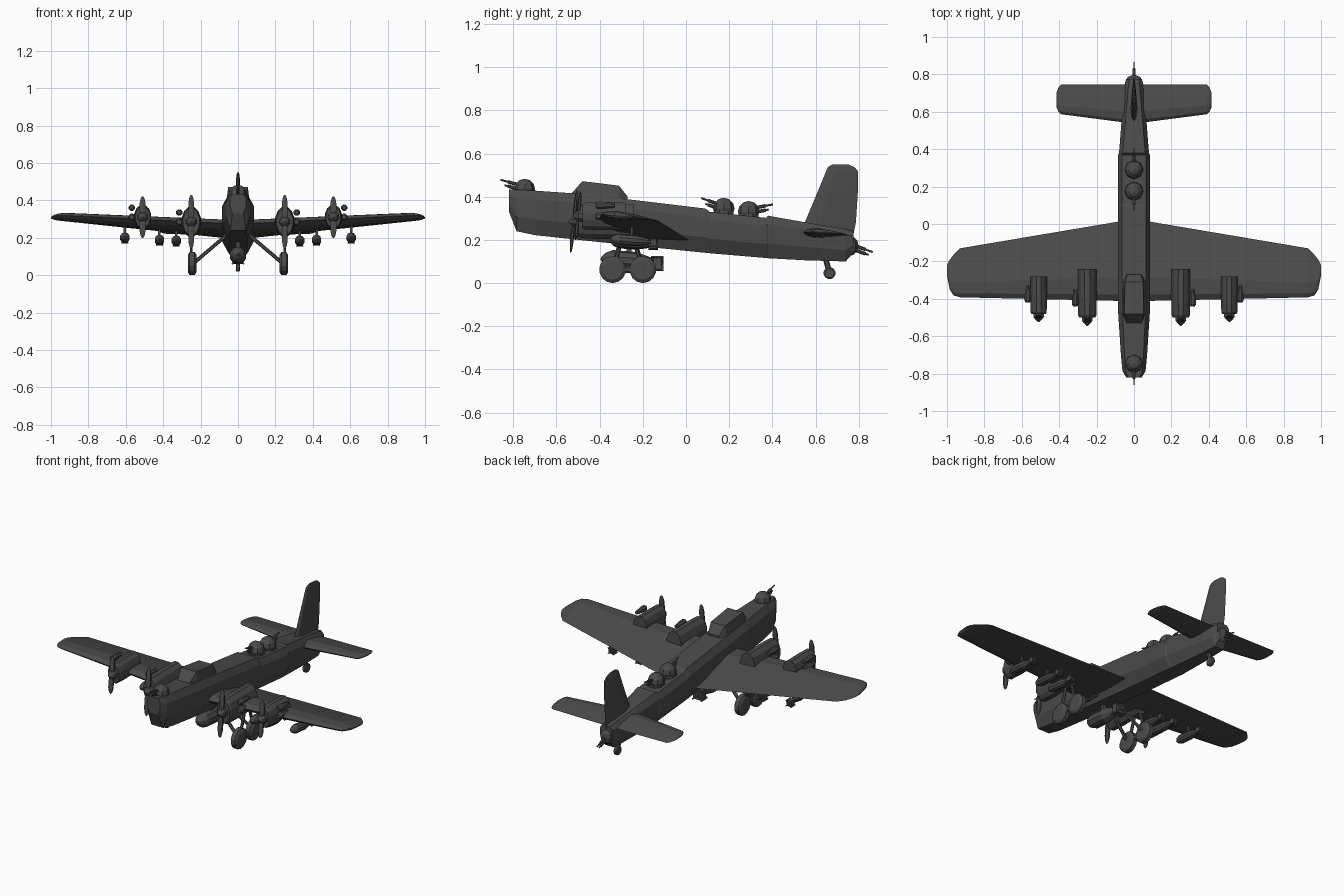
import bpy, bmesh, math
from mathutils import Vector

if "Cube" in bpy.data.objects:
    bpy.data.objects.remove(bpy.data.objects["Cube"])

mat = bpy.data.materials.new("dark_grey")
mat.diffuse_color = (0.07, 0.07, 0.07, 1)
mat.use_nodes = True
mat.node_tree.nodes["Principled BSDF"].inputs["Base Color"].default_value = mat.diffuse_color


def finish(name, bm, mirror=False):
    bmesh.ops.recalc_face_normals(bm, faces=bm.faces)
    me = bpy.data.meshes.new(name)
    bm.to_mesh(me)
    bm.free()
    me.materials.append(mat)
    ob = bpy.data.objects.new(name, me)
    bpy.context.collection.objects.link(ob)
    if mirror:
        ob.modifiers.new("mirror", 'MIRROR').use_mirror_merge = False
    return ob


def loft(bm, rings):
    vs = [[bm.verts.new(p) for p in r] for r in rings]
    n = len(vs[0])
    for a, b in zip(vs, vs[1:]):
        for i in range(n):
            j = (i + 1) % n
            bm.faces.new((a[i], a[j], b[j], b[i]))
    bm.faces.new(vs[0][::-1])
    bm.faces.new(vs[-1])


def lathe(bm, o, d, prof, n=8, su=1, sv=1):
    """Rings of (distance, radius) along direction d, stretched by su and sv."""
    o, d = Vector(o), Vector(d).normalized()
    u = d.cross(Vector((0, 0, 1)))
    u = u.normalized() if u.length > 1e-4 else Vector((1, 0, 0))
    v = u.cross(d)
    angs = [2 * math.pi * (i + 0.5) / n for i in range(n)]
    loft(bm, [[o + d * t + u * (math.cos(a) * r * su) + v * (math.sin(a) * r * sv)
               for a in angs] for t, r in prof])


def rod(bm, a, b, r, n=6):
    d = Vector(b) - Vector(a)
    lathe(bm, a, d, [(0, r), (d.length, r)], n)


def ball(bm, c, r, u=8, v=6):
    for vert in bmesh.ops.create_uvsphere(bm, u_segments=u, v_segments=v, radius=r)['verts']:
        vert.co += Vector(c)


# Fuselage: y, top, bottom, half widths at top, middle and bottom
bm = bmesh.new()
rings = []
for y, zt, zb, wt, w, wb in [
        (-.82, .433, .33, .03, .042, .03), (-.785, .432, .24, .045, .062, .04),
        (-.70, .428, .222, .05, .07, .045), (-.47, .412, .197, .062, .085, .05),
        (.09, .345, .14, .065, .085, .05), (.11, .33, .138, .065, .085, .05),
        (.37, .302, .116, .065, .085, .05), (.38, .312, .115, .06, .08, .048),
        (.56, .28, .105, .045, .066, .04), (.74, .25, .10, .03, .052, .03),
        (.775, .24, .14, .025, .042, .025)]:
    h = zt - zb
    s, b = zt - .2 * h, zb + .35 * h
    rings.append([(-wt, y, zt), (wt, y, zt), (w, y, s), (w, y, b),
                  (wb, y, zb), (-wb, y, zb), (-w, y, b), (-w, y, s)])
loft(bm, rings)
finish("fuselage", bm)

# Cockpit canopy
bm = bmesh.new()
loft(bm, [[(-w, y, z), (w, y, z), (wb, y, .37), (-wb, y, .37)] for y, z, w, wb in
          [(-.53, .415, .04, .045), (-.48, .472, .052, .066),
           (-.31, .451, .048, .066), (-.27, .40, .035, .045)]])
finish("canopy", bm)

# Wings, tailplane and fin share one aerofoil section
FOIL = [(0, 0), (.08, .32), (.3, .5), (.65, .3), (1, 0), (.6, -.3), (.25, -.45), (.07, -.28)]


def surface(name, stations, upright=False):
    bm = bmesh.new()
    rings = []
    for s, y0, y1, z0, z1, t in stations:
        ring = []
        for f, h in FOIL:
            y, k = y0 + (y1 - y0) * f, z0 + (z1 - z0) * f
            ring.append((h * t, y, s) if upright else (s, y, k + h * t))
        rings.append(ring)
    if upright:
        for r in rings:  # symmetrical section
            for i, j in ((1, 7), (2, 6), (3, 5)):
                r[j] = (-r[i][0], r[i][1], r[i][2])
    loft(bm, rings)
    finish(name, bm, not upright)


surface("wing", [(.04, -.412, .02, .275, .195, .085), (.93, -.392, -.13, .32, .29, .045),
                 (.965, -.382, -.165, .318, .293, .035), (.985, -.35, -.19, .314, .298, .025),
                 (1.0, -.275, -.22, .308, .303, .008)])
surface("tailplane", [(.03, .54, .745, .235, .222, .05), (.39, .587, .745, .238, .226, .03),
                      (.404, .60, .73, .237, .228, .02), (.415, .625, .70, .235, .23, .006)])
surface("fin", [(.22, .53, .775, 0, 0, .04), (.28, .55, .787, 0, 0, .035),
                (.435, .615, .797, 0, 0, .028), (.518, .649, .797, 0, 0, .02),
                (.537, .657, .78, 0, 0, .015), (.55, .68, .75, 0, 0, .008)], True)

# Engines with spinner, two-blade propeller and outboard exhausts
for tag, x, z, rx, rz, back, front, blade in [
        ("inner", .25, .285, .052, .082, -.24, -.5, .145),
        ("outer", .51, .31, .046, .066, -.28, -.48, .112)]:
    L = back - front
    bm = bmesh.new()
    lathe(bm, (x, back, z), (0, -1, 0), [(0, .97), (L * .6, 1), (L * .95, .95), (L, .85)],
          12, rx * 1.02, rz * 1.02)
    finish(tag + "_nacelle", bm, True)
    bm = bmesh.new()
    lathe(bm, (x, front, z), (0, -1, -.0), [(0, .03), (.018, .03), (.032, .018), (.045, .002)], 8)
    for s in (1, -1):
        lathe(bm, (x, front - .02, z), (0, .1 * s, s),
              [(0, .008), (blade * .3, .017), (blade * .7, .016), (blade * .92, .010), (blade, .003)],
              6, 1.1, .5)
    finish(tag + "_propeller", bm, True)
    bm = bmesh.new()
    xe = x + rx + .012
    for dz, r in ((.05, .018), (0, .02)):
        lathe(bm, (xe, front + .06, z + dz), (0, 1, 0),
              [(0, r * .6), (.012, r), (.035, r), (.09, r * .6)], 8)
    finish(tag + "_exhaust", bm, True)


# Bombs: pointed body with crossed tail fins and square tail ring
def bomb(name, x, y, z, length, r, rack, mirror):
    bm = bmesh.new()
    lathe(bm, (x, y - length / 2, z), (0, 1, -.08),
          [(0, r * .15), (length * .07, r * .65), (length * .18, r), (length * .55, r),
           (length * .8, r * .55), (length, r * .2)], 10)
    ye, zt = y + length / 2, z - .08 * length
    for dx, dz in ((1, 1), (1, -1)):
        a, t = r * .72, r * .06
        loft(bm, [[(x + s * dx * a - dz * t * k, yy, zt + s * dz * a + t * k)
                   for s, k in ((-1, -1), (1, -1), (1, 1), (-1, 1))]
                  for yy in (ye - length * .2, ye)])
    lathe(bm, (x, ye - length * .16, zt), (0, 1, 0), [(0, r * .98), (length * .13, r * .98)], 4)
    rod(bm, (x, y - length * .05, z), (x, y - length * .05, rack), r * .35, 4)
    finish(name, bm, mirror)


for i, (x, z) in enumerate(((.33, .19), (.42, .194), (.605, .206))):
    bomb("wing_bomb_%d" % (i + 1), x, -.24, z, .22, .026, .27, True)
bomb("belly_bomb", 0, -.25, .113, .29, .044, .2, False)

# Main landing gear: tandem wheels on splayed struts
bm = bmesh.new()
for y in (-.34, -.2):
    lathe(bm, (.222, y, .062), (1, 0, 0),
          [(0, .03), (0, .046), (.01, .062), (.036, .062), (.046, .046), (.046, .03)], 14)
finish("main_wheels", bm, True)
bm = bmesh.new()
for y in (-.34, -.2):
    rod(bm, (.06, -.27 + (y + .27) * .4, .215), (.24, y, .062), .01)
    rod(bm, (.25, -.27 + (y + .27) * .3, .22), (.25, y, .062), .009)
rod(bm, (.245, -.34, .062), (.245, -.2, .062), .016)
finish("main_struts", bm, True)

# Tail wheel
bm = bmesh.new()
lathe(bm, (-.012, .665, .046), (1, 0, 0), [(0, .022), (.005, .028), (.019, .028), (.024, .022)], 12)
rod(bm, (0, .645, .12), (0, .665, .046), .013)
finish("tail_wheel", bm)

# Gun turrets: dome centre, radius and gun direction
for name, y, z, r, d, length in [
        ("nose_turret", -.747, .435, .048, (0, -1, .28), .117),
        ("front_dorsal_turret", .175, .345, .05, (0, -1, .35), .11),
        ("rear_dorsal_turret", .29, .33, .05, (0, 1, .2), .115),
        ("tail_turret", .752, .172, .048, (0, 1, -.36), .12)]:
    bm = bmesh.new()
    ball(bm, (0, y, z), r)
    if "dorsal" in name:
        lathe(bm, (0, y, z - .05), (0, 0, 1), [(0, r), (.04, r)], 8)
    for dz in (-.008, .012):
        lathe(bm, (0, y, z + dz), d, [(0, .008), (length * .7, .008), (length * .7, .0045),
                                      (length - abs(dz - .012), .0045)], 6)
    finish(name, bm)
